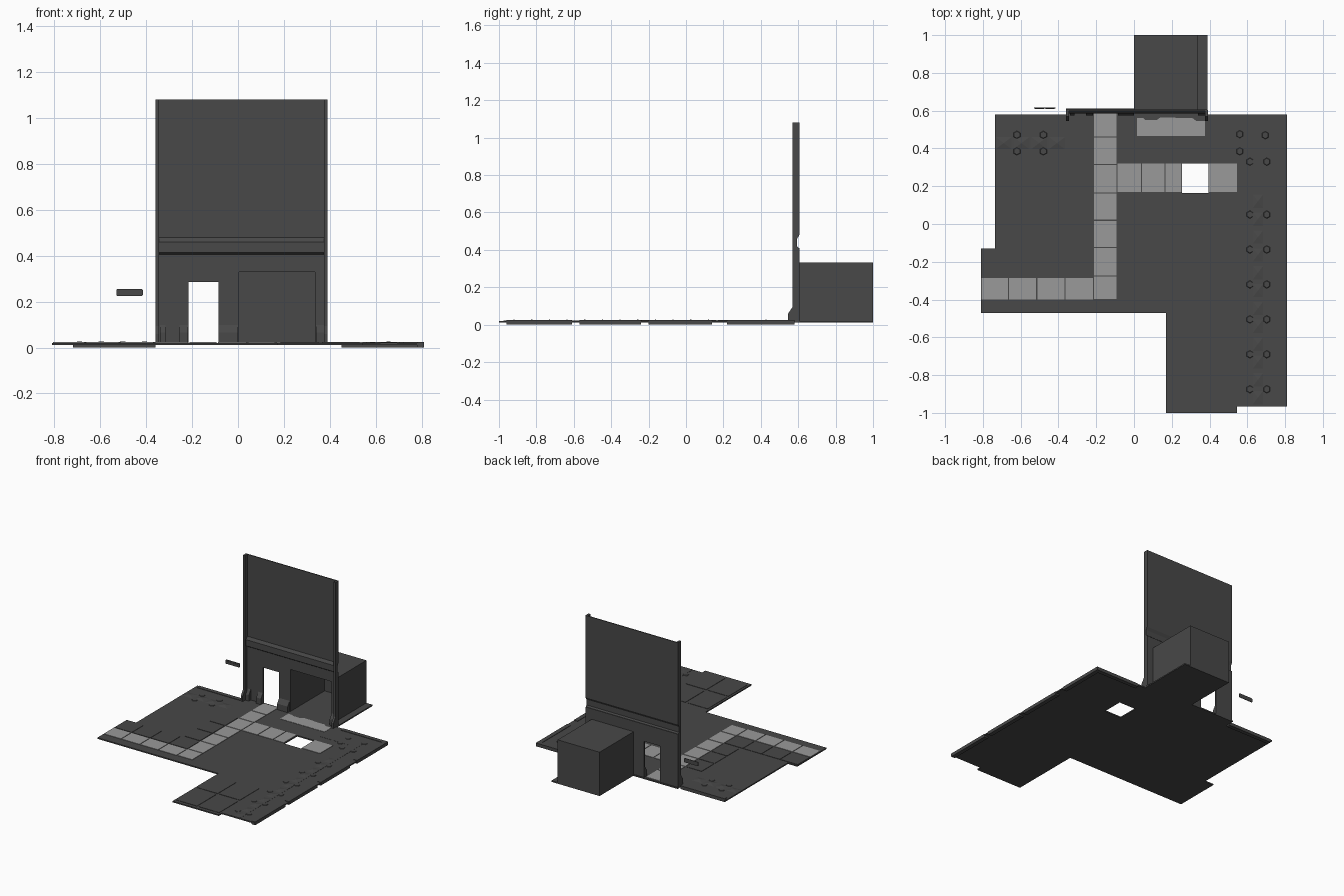
import bpy, bmesh, math
from mathutils import Matrix, Vector


def material(name, v):
    m = bpy.data.materials.new(name)
    m.diffuse_color = (v, v, v, 1)
    return m


DARK = material("dark grey", 0.065)
LIGHT = material("light grey", 0.32)


def finish(bm, name, mat):
    bmesh.ops.recalc_face_normals(bm, faces=bm.faces)
    me = bpy.data.meshes.new(name)
    bm.to_mesh(me)
    bm.free()
    me.materials.append(mat)
    ob = bpy.data.objects.new(name, me)
    bpy.context.collection.objects.link(ob)
    return ob


def boxes(name, rects, z0=None, z1=None, mat=DARK):
    """Boxes from (x0, x1, y0, y1[, z0, z1])."""
    bm = bmesh.new()
    for r in rects:
        a, b, c, d = r[:4]
        e, f = r[4:] if len(r) == 6 else (z0, z1)
        mtx = Matrix.Translation(((a + b) / 2, (c + d) / 2, (e + f) / 2)) @ Matrix.Diagonal((b - a, d - c, f - e, 1))
        bmesh.ops.create_cube(bm, size=1, matrix=mtx)
    return finish(bm, name, mat)


def prisms(name, outlines, vec, mat=DARK):
    """Extrude closed 3D outlines along vec."""
    bm = bmesh.new()
    for pts in outlines:
        face = bm.faces.new([bm.verts.new(p) for p in pts])
        ext = bmesh.ops.extrude_face_region(bm, geom=[face])
        bmesh.ops.translate(bm, vec=vec, verts=[g for g in ext["geom"] if isinstance(g, bmesh.types.BMVert)])
    return finish(bm, name, mat)


# Ground slab, with a rectangular pit left open
TOP = 0.021
boxes("ground", [
    (-0.735, 0.17, -0.13, 0.58), (-0.81, 0.17, -0.47, -0.13),
    (0.17, 0.545, -1.0, -0.965), (0.17, 0.81, -0.965, 0.165),
    (0.17, 0.255, 0.165, 0.32), (0.395, 0.81, 0.165, 0.32),
    (0.17, 0.81, 0.32, 0.58), (0.0, 0.39, 0.58, 1.0), (-0.36, 0.0, 0.58, 0.612)],
    0.012, TOP)

# Kerbs that hang below the slab edge
boxes("kerbs", [(0.78, 0.811, a, b) for a, b in
                ((-0.96, -0.61), (-0.57, -0.24), (-0.20, 0.14), (0.22, 0.58))]
      + [(0.45, 0.78, 0.55, 0.58), (-0.72, -0.36, 0.55, 0.58)], 0.0, TOP + 0.003)

# Light paving: long walk, cross walk and branch around the pit
G = 0.003
ys = [-0.40, -0.275, -0.125, 0.02, 0.165, 0.315, 0.46, 0.60]
xs = [-0.81, -0.665, -0.515, -0.365, -0.215]
bx = [-0.09, 0.04, 0.165, 0.255]
tiles = [(-0.215 + G, -0.09 - G, a + G, b - G) for a, b in zip(ys, ys[1:])]
tiles += [(a + G, b - G, -0.40, -0.285) for a, b in zip(xs, xs[1:])]
tiles += [(a + G, b - G, 0.17, 0.32) for a, b in zip(bx, bx[1:])] + [(0.397, 0.545, 0.17, 0.32)]
boxes("paving_tiles", tiles, TOP - 0.002, TOP + 0.003, LIGHT)

# Light apron in front of the bay, ragged on its far edge
edge = [(0.015, 0.465), (0.375, 0.465), (0.375, 0.545), (0.33, 0.545), (0.31, 0.56), (0.23, 0.56),
        (0.21, 0.565), (0.14, 0.565), (0.12, 0.55), (0.06, 0.55), (0.05, 0.56), (0.015, 0.56)]
prisms("bay_apron", [[(x, y, TOP) for x, y in edge]], (0, 0, 0.002), LIGHT)

# Dark slabs beside the walks and on the front projection
dark = [(-0.345, -0.222, a + G, b - G) for a, b in zip(ys[2:], ys[3:6])]
dark += [(a + G, b - G, -0.275, -0.14) for a, b in zip(xs, xs[1:])]
dark += [(x, x + 0.165, y, y + 0.22) for x in (0.185, 0.365) for y in (-0.975, -0.735)]
boxes("dark_slabs", dark, TOP, TOP + 0.0025)

# Raised bed band turning the back right corner
bed = [(0.39, 0.39), (0.62, 0.39), (0.62, -0.965), (0.692, -0.965), (0.692, 0.465), (0.39, 0.465)]
prisms("bed_band", [[(x, y, TOP) for x, y in bed]], (0, 0, 0.001))

# Rows of four-sided caps with rounded feet on both sides
bm = bmesh.new()


def cap(x, y, w, d):
    mtx = Matrix.Translation((x, y, TOP + 0.003)) @ Matrix.Diagonal((w, d, 1, 1)) @ Matrix.Rotation(math.pi / 4, 4, "Z")
    bmesh.ops.create_cone(bm, segments=4, radius1=0.7, radius2=0, depth=0.006, cap_ends=True, matrix=mtx)


def foot(x, y):
    bmesh.ops.create_cone(bm, segments=6, radius1=0.021, radius2=0.018, depth=0.003, cap_ends=True,
                          matrix=Matrix.Translation((x, y, TOP + 0.0015)))


for i in range(12):
    cap(0.656, 0.12 - i * 0.0945, 0.064, 0.085)
for i in range(6):
    for x in (0.614, 0.703):
        foot(x, 0.05 - i * 0.185)
for i in range(4):
    cap(-0.69 + i * 0.094, 0.428, 0.085, 0.064)
for p in [(x, y) for x in (-0.62, -0.48) for y in (0.385, 0.472)] + \
        [(0.56, 0.385), (0.56, 0.475), (0.695, 0.47), (0.614, 0.33), (0.703, 0.33)]:
    foot(*p)
finish(bm, "planter_caps", DARK)

# Wall below the ledge, leaving the door and the bay open
boxes("lower_wall", [
    (-0.36, -0.215, 0.598, 0.606, TOP, 0.41), (-0.215, -0.085, 0.598, 0.606, 0.285, 0.41),
    (-0.085, 0.003, 0.598, 0.606, TOP, 0.41), (0.003, 0.34, 0.598, 0.606, 0.333, 0.41),
    (0.34, 0.39, 0.598, 0.606, TOP, 0.41)])

# Upper wall: folded sheet with a ledge stepping forward
wall = [(0.606, 0.405), (0.594, 0.42), (0.594, 0.46), (0.606, 0.48), (0.606, 1.08),
        (0.599, 1.08), (0.599, 0.48), (0.585, 0.46), (0.585, 0.415), (0.599, 0.405)]
prisms("upper_wall", [[(-0.36, y, z) for y, z in wall]], (0.75, 0, 0))

# Edge pilasters with a flared foot
pil = [(0.546, TOP), (0.546, 0.06), (0.570, 0.095), (0.570, 1.08), (0.603, 1.08),
       (0.603, 0.48), (0.594, 0.46), (0.594, 0.42), (0.603, 0.405), (0.603, TOP)]
prisms("pilasters", [[(x, y, z) for y, z in pil] for x in (-0.36, 0.375)], (0.016, 0, 0))

# Sloped plinth blocks between the openings
bm = bmesh.new()
bm.free()
for i, (a, b) in enumerate(((-0.34, -0.315), (-0.255, -0.217), (-0.085, 0.0), (0.34, 0.378))):
    prof = [(0.575, TOP), (0.575, 0.065), (0.598, 0.098), (0.598, TOP)]
    prisms("plinth_%d" % (i + 1), [[(a, y, z) for y, z in prof]], (b - a, 0, 0))

# Open-fronted bay behind the wall
T = 0.004
boxes("bay_room", [
    (0.0, T, 0.60, 1.0, TOP, 0.333), (0.34 - T, 0.34, 0.60, 1.0, TOP, 0.333),
    (T, 0.34 - T, 1.0 - T, 1.0, TOP, 0.333), (T, 0.34 - T, 0.60, 1.0 - T, 0.333 - T, 0.333)])

# Small flat lamp floating left of the wall, with chamfered ends
lamp = [(-0.53, 0.229), (-0.526, 0.225), (-0.419, 0.225), (-0.415, 0.229),
        (-0.415, 0.251), (-0.419, 0.255), (-0.526, 0.255), (-0.53, 0.251)]
prisms("lamp_plate", [[(x, 0.612, z) for x, z in lamp]], (0, 0.004, 0))
boxes("lamp_bars", [(-0.525, -0.476, 0.610, 0.612, 0.236, 0.246), (-0.469, -0.42, 0.610, 0.612, 0.236, 0.246)])
